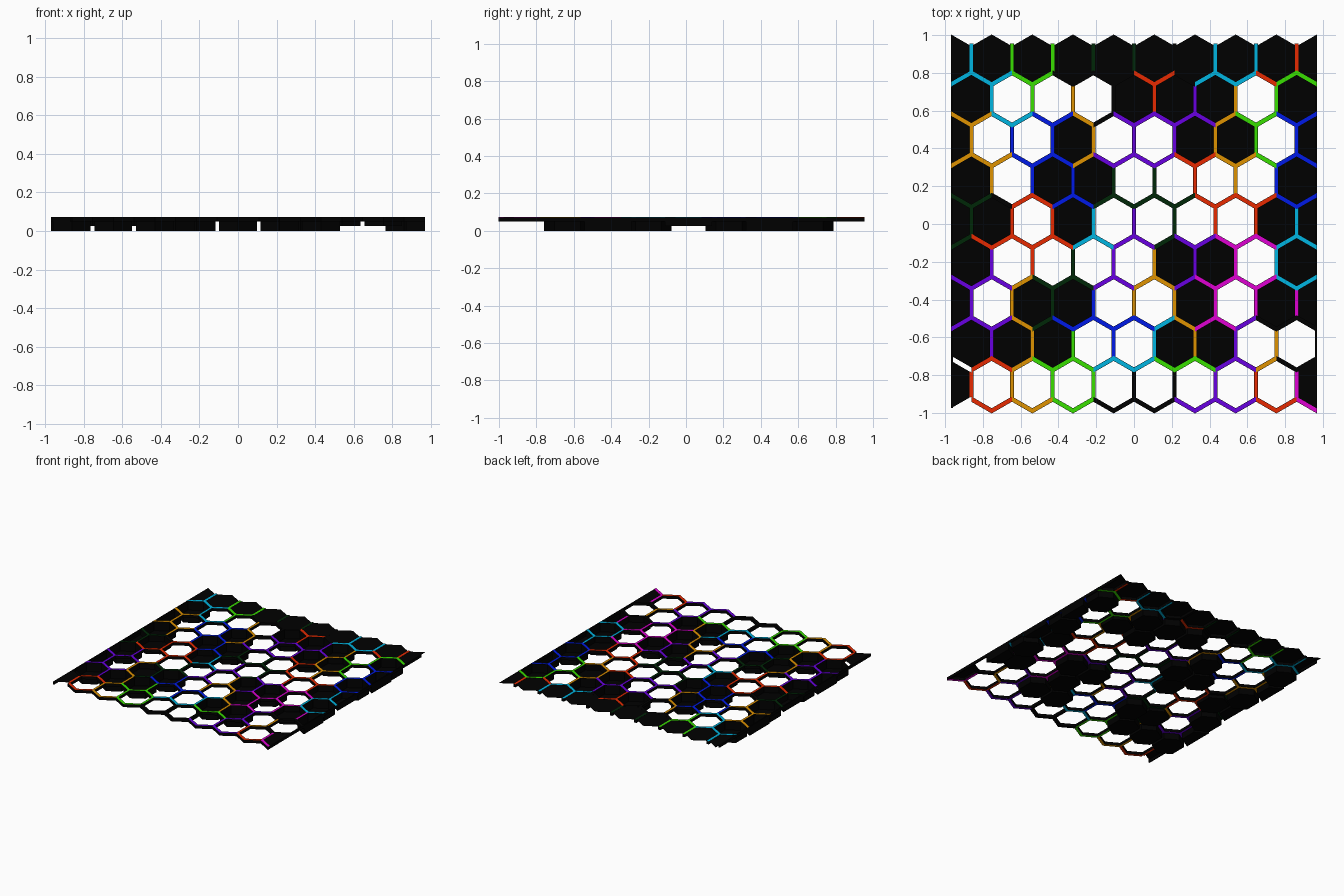
import bpy
import bmesh

cube = bpy.data.objects.get("Cube")
if cube:
    bpy.data.objects.remove(cube, do_unlink=True)

# Colours: one letter for each strip colour
COLOURS = {
    "K": ("black", (0.0, 0.0, 0.0)),
    "C": ("cyan", (0.0, 0.46, 0.75)),
    "G": ("green", (0.04, 0.74, 0.0)),
    "D": ("dark_green", (0.0, 0.02, 0.002)),
    "O": ("orange", (0.74, 0.29, 0.0)),
    "R": ("red", (0.86, 0.025, 0.0)),
    "B": ("blue", (0.0, 0.01, 0.82)),
    "P": ("purple", (0.14, 0.0, 0.75)),
    "M": ("magenta", (0.74, 0.0, 0.65)),
}

# Honeycomb layout
PITCH = 0.2153          # cell spacing across
HALF = PITCH / 2
EDGE = 9 * HALF         # outer left and right limit
ROW = 0.216             # row spacing
FIRST = -0.85           # centre of the front row
SIDE = 0.077            # half length of an upright wall
RISE = ROW - 2 * SIDE   # rise of a slanted wall
SLOPE = RISE / HALF
LOW, TOP = 0.05, 0.0725
FLUSH = TOP - 0.0005    # rim of the cells
DEPTH = {"f": FLUSH - 0.001, "m": 0.025, "d": 0.0}

# Cells of each row, front to back: flat, medium, deep or open
CELLS = ["f........f", "ddd..dd..", "d.md..d.md", "d....dd.d", "mm.m....mm",
         "d.dd....d", "d..d..dm.d", "d...ddd.d", "ffffffffff"]
# Straight walls of each row, left to right
WALLS = ["ROGGKKPRM", "POGBCOPO", "PODBOOMMM", "PRDPOPMC", "DRRCPDRRC",
         "OBBDDROB", "OBBOPPOGB", "CGOKRPOG", "CGGDDKCCR"]
# Zigzag walls in front of each row, left to right
ZIGZAGS = [".RROOGGKKKKPPPPRRM", ".RROGGGCCCGGGPPOKK", "PPPODBBBBBCOMMPKKK",
           "PPPODDDPPOOPMMMMCC", "DRRRRRCCPPDPPMMMCC", "DDKRRBBDDDDDRRRRBB",
           "OOOBBBOPPPPRROOGBB", "OOCCBBOKPPPPPOGGBB", "CCCGGKKKKRRKCCCRGG"]
LAST = len(WALLS) - 1

meshes = {}


def prism(part, outline, z0, z1, lid=True):
    """Add an upright prism, or an open cup, with the given plan outline."""
    bm = meshes.setdefault(part, bmesh.new())
    bottom = [bm.verts.new((x, y, z0)) for x, y in outline]
    top = [bm.verts.new((x, y, z1)) for x, y in outline]
    bm.faces.new(bottom[::-1])
    if lid:
        bm.faces.new(top)
    n = len(outline)
    for i in range(n):
        j = (i + 1) % n
        bm.faces.new((bottom[i], bottom[j], top[j], top[i]))


def slant(w, x0, y0, x1, y1):
    h = w * 1.35
    return [(x0, y0 - h), (x1, y1 - h), (x1, y1 + h), (x0, y0 + h)]


def straight(w, x, y, free_end):
    """Upright wall, notched to fit the slanted walls unless its back is free."""
    end = SIDE - w * 1.35
    tip = end + w * SLOPE
    back, notch = (SIDE, SIDE) if free_end else (tip, end)
    return [(x - w, y - tip), (x, y - end), (x + w, y - tip),
            (x + w, y + back), (x, y + notch), (x - w, y + back)]


def wall(shape, args, code):
    """Black beam with a coloured strip along its top and underside."""
    prism("beams", shape(0.0103, *args), LOW, TOP)
    if code != "K":
        outline = shape(0.009, *args)
        prism(code, outline, TOP, TOP + 0.001)
        prism(code, outline, LOW - 0.0005, LOW)


def cell(x, y, floor, lid):
    """Hexagonal cell, cut in half where it meets the outer edge."""
    a, apex = HALF - 0.01, 0.1255
    corner = apex - a * SLOPE
    pts = [(x, y - apex), (x + a, y - corner), (x + a, y + corner),
           (x, y + apex), (x - a, y + corner), (x - a, y - corner)]
    outline = [p for p in pts if abs(p[0]) < EDGE + 0.001]
    prism("cells", outline, floor, FLUSH, lid)


for r in range(LAST + 1):
    y = FIRST + r * ROW
    odd = r % 2
    # Cells: sunken cups or flat plates
    start = -EDGE + (HALF if odd else 0)
    for i, code in enumerate(CELLS[r]):
        if code in DEPTH:
            cell(start + i * PITCH, y, DEPTH[code], code == "f")
    # Straight walls
    start = -EDGE + (PITCH if odd else HALF)
    for i, code in enumerate(WALLS[r]):
        wall(straight, (start + i * PITCH, y, r == LAST), code)
    # Zigzag walls
    mid = y - ROW / 2
    for i, code in enumerate(ZIGZAGS[r]):
        if code == ".":
            continue
        up = RISE / 2 if (i + r) % 2 else -RISE / 2
        x = -EDGE + i * HALF
        wall(slant, (x, mid + up, x + HALF, mid - up), code)

# Outer rails
front, back = FIRST - 0.125, FIRST + LAST * ROW + SIDE
for x in (-EDGE, EDGE - 0.0095):
    prism("rails", [(x, front), (x + 0.0095, front),
                    (x + 0.0095, back), (x, back)], LOW, TOP)

# Materials
materials = {}
for code, (name, rgb) in COLOURS.items():
    mat = bpy.data.materials.new(name)
    mat.use_nodes = True
    mat.diffuse_color = (*rgb, 1)
    mat.node_tree.nodes["Principled BSDF"].inputs["Base Color"].default_value = (*rgb, 1)
    materials[code] = mat

# Objects
for part, bm in meshes.items():
    name = COLOURS[part][0] + "_strips" if part in COLOURS else part
    bmesh.ops.recalc_face_normals(bm, faces=bm.faces)
    mesh = bpy.data.meshes.new(name)
    bm.to_mesh(mesh)
    bm.free()
    mesh.materials.append(materials.get(part, materials["K"]))
    bpy.context.collection.objects.link(bpy.data.objects.new(name, mesh))
